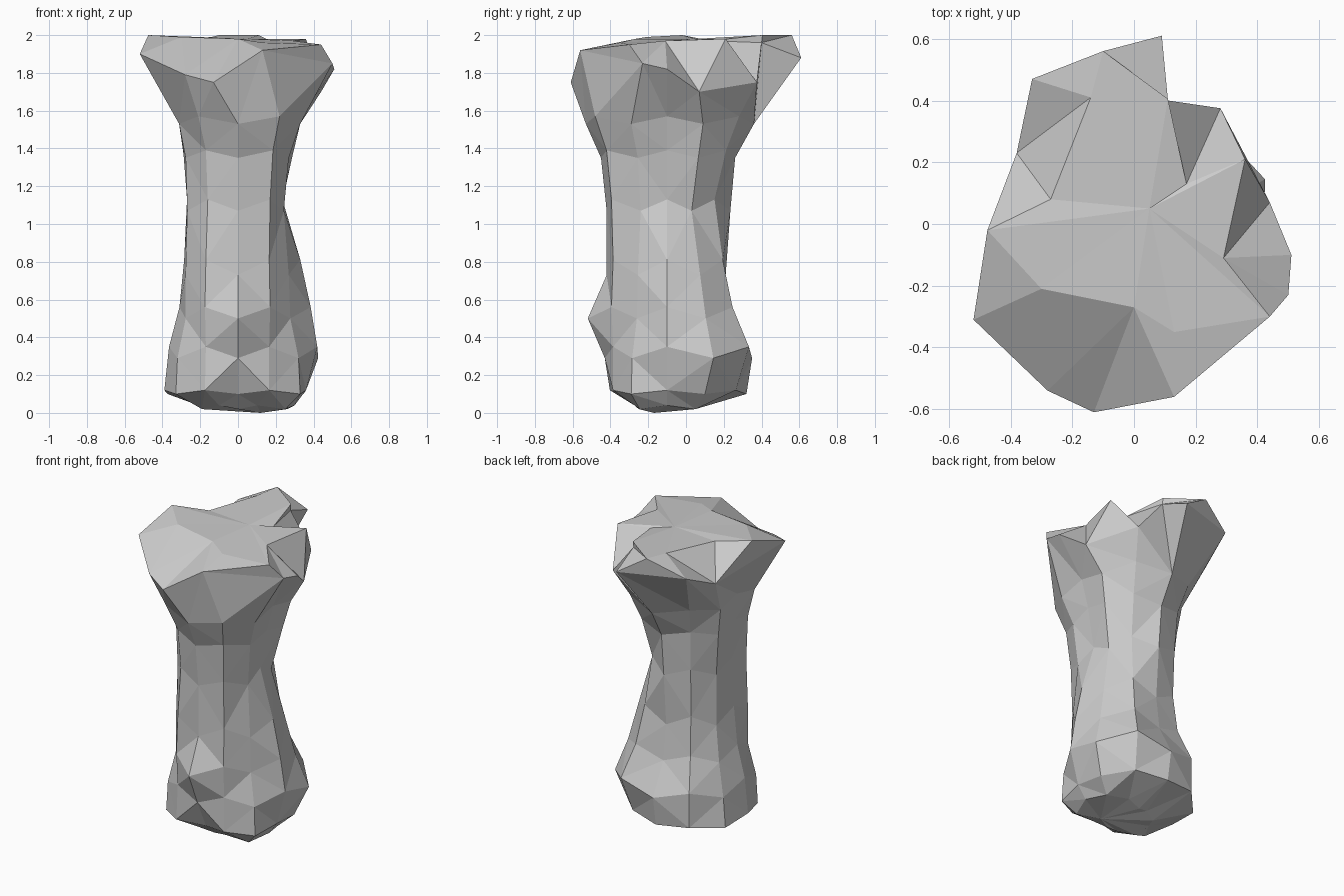
import bpy, bmesh
from math import sin, cos, radians

N = 12
CY = -0.10   # shaft axis sits slightly forward

# Horizontal sections: height, zigzag of the vertices, radius every 30 degrees from +x
SECTIONS = [
    (0.03, .01, (.30, .30, .20, .15, .15, .18, .20, .22, .20, .15, .20, .29)),
    (0.11, .01, (.36, .40, .42, .42, .44, .43, .39, .38, .35, .24, .33, .38)),
    (0.32, .03, (.42, .49, .50, .45, .44, .40, .365, .37, .34, .33, .33, .37)),
    (0.53, .03, (.385, .41, .40, .34, .35, .34, .31, .32, .35, .42, .34, .32)),
    (0.77, .04, (.33, .35, .34, .31, .32, .30, .285, .32, .34, .32, .33, .31)),
    (1.10, .03, (.235, .26, .29, .335, .33, .30, .27, .31, .32, .32, .34, .28)),
    (1.37, .02, (.28, .33, .36, .36, .35, .33, .29, .32, .34, .35, .37, .31)),
    (1.55, .02, (.33, .38, .44, .46, .42, .36, .31, .36, .42, .43, .44, .38)),
]

# Broken outer rim of the head, and the edge of its top face
RIM = [(.51, -.10, 1.82), (.44, .07, 1.70), (.28, .375, 1.75), (.11, .40, 1.96),
       (.09, .61, 1.88), (-.33, .47, 1.89), (-.38, .23, 1.78), (-.52, -.31, 1.90),
       (-.28, -.54, 1.79), (-.13, -.61, 1.75), (.13, -.56, 1.92), (.50, -.23, 1.85)]
TOP = [(.29, -.11, 1.97), (.36, .21, 1.98), (.17, .13, 1.97), (.11, .405, 2.0),
       (-.10, .56, 2.0), (-.14, .41, 1.99), (-.27, .08, 1.98), (-.475, -.02, 2.0),
       (-.30, -.21, 1.99), (0, -.27, 1.98), (.13, -.35, 1.96), (.44, -.30, 1.95)]


def section(z, zig, radii):
    pts = []
    for i, r in enumerate(radii):
        a = radians(360 / N * i)
        pts.append((r * cos(a), CY + r * sin(a), z + zig * (-1) ** i))
    return pts


def fan(bm, ring, tip):
    v = bm.verts.new(tip)
    for i in range(N):
        bm.faces.new((ring[i], ring[(i + 1) % N], v))


# Rock pillar: loft through all sections, then cap both ends
bm = bmesh.new()
rings = [[bm.verts.new(p) for p in pts]
         for pts in [section(*s) for s in SECTIONS] + [RIM, TOP]]
for k, (a, b) in enumerate(zip(rings, rings[1:])):
    for i in range(N):
        j = (i + 1) % N
        if b is rings[-2] and i == 3:      # valley beside the overhanging back wing
            bm.faces.new((a[i], b[j], b[i]))
            bm.faces.new((a[i], a[j], b[j]))
        else:
            bm.faces.new((a[i], a[j], b[j], b[i]))
fan(bm, rings[0], (.12, -.17, 0))
fan(bm, rings[-1], (.05, .05, 1.98))

# Chiselled flat facets
bmesh.ops.triangulate(bm, faces=bm.faces[:], quad_method='BEAUTY')
bmesh.ops.recalc_face_normals(bm, faces=bm.faces[:])
mesh = bpy.data.meshes.new("rock_pillar")
bm.to_mesh(mesh)
bm.free()
bpy.context.collection.objects.link(bpy.data.objects.new("rock_pillar", mesh))
